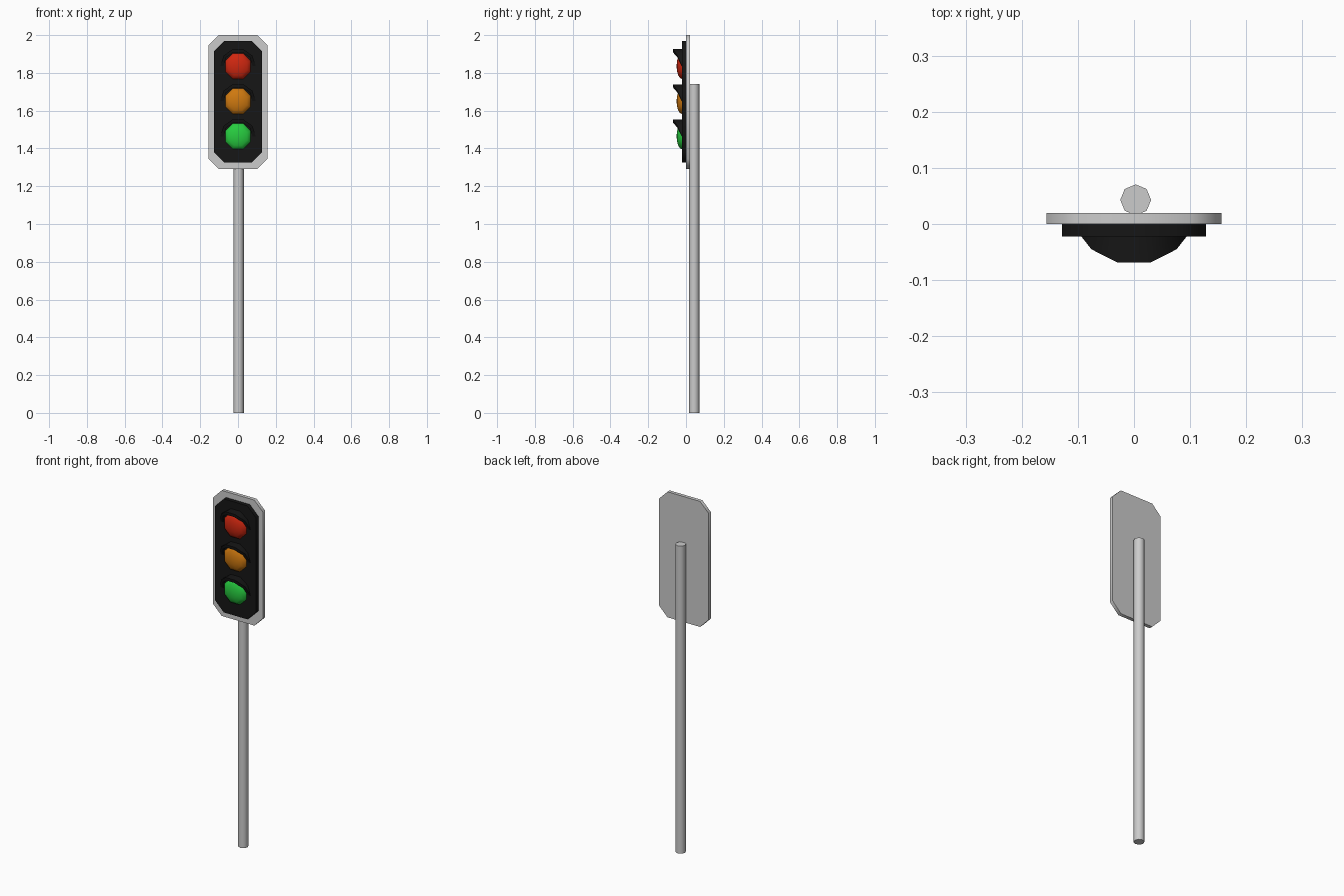
import bpy, bmesh
from math import sin, cos, pi, radians

if "Cube" in bpy.data.objects:
    bpy.data.objects.remove(bpy.data.objects["Cube"])

def material(name, rgb):
    m = bpy.data.materials.new(name)
    m.diffuse_color = (*rgb, 1)
    m.use_nodes = True
    m.node_tree.nodes["Principled BSDF"].inputs["Base Color"].default_value = m.diffuse_color
    return m

BLACK = material("black", (0.008, 0.008, 0.008))

def build(name, verts, faces, mat=None, angle=50):
    me = bpy.data.meshes.new(name)
    me.from_pydata(verts, [], faces)
    bm = bmesh.new()
    bm.from_mesh(me)
    bmesh.ops.recalc_face_normals(bm, faces=bm.faces)
    bm.to_mesh(me)
    bm.free()
    ob = bpy.data.objects.new(name, me)
    bpy.context.collection.objects.link(ob)
    if mat:
        me.materials.append(mat)
    bpy.ops.object.select_all(action='DESELECT')
    ob.select_set(True)
    bpy.context.view_layer.objects.active = ob
    bpy.ops.object.shade_smooth_by_angle(angle=radians(angle))
    return ob

def bridge(a, b, n):
    return [(a + i, a + (i + 1) % n, b + (i + 1) % n, b + i) for i in range(n)]

def chamfered_plate(name, w, z0, z1, c, y0, y1, mat=None):
    out = [(w, z0 + c), (w, z1 - c), (w - c, z1), (c - w, z1),
           (-w, z1 - c), (-w, z0 + c), (c - w, z0), (w - c, z0)]
    verts = [(x, y, z) for y in (y0, y1) for x, z in out]
    faces = bridge(0, 8, 8) + [tuple(range(8)), tuple(range(8, 16))]
    return build(name, verts, faces, mat)

# Grey backing board and black signal face
chamfered_plate("backing_board", 0.156, 1.29, 2.0, 0.054, 0.0, 0.02)
chamfered_plate("signal_face", 0.128, 1.326, 1.968, 0.054, -0.022, 0.0, BLACK)

# Octagonal pole
ring = [(0.003 + 0.0275 * cos(i * pi / 4), 0.043 + 0.0275 * sin(i * pi / 4)) for i in range(8)]
build("pole", [(x, y, z) for z in (0, 1.74) for x, y in ring],
      bridge(0, 8, 8) + [tuple(range(8)), tuple(range(8, 16))])

def lens(name, zc, mat):
    # Shallow octagonal dome bulging forward
    n, levels, verts, faces = 8, 4, [], []
    for k in range(levels):
        t = k / levels * pi / 2
        for i in range(n):
            a = (i + 0.5) * 2 * pi / n
            r = 0.0735 * cos(t)
            verts.append((r * cos(a), -0.021 - 0.029 * sin(t), zc + r * sin(a)))
    for k in range(levels - 1):
        faces += bridge(k * n, (k + 1) * n, n)
    verts.append((0, -0.05, zc))
    last = (levels - 1) * n
    faces += [(last + i, last + (i + 1) % n, len(verts) - 1) for i in range(n)]
    build(name, verts, faces, mat, 60)

def visor(name, zc):
    # Half-ring hood, deepest at the top and tapering into the face at its sides
    depth = [-0.022, -0.045, -0.069, -0.069, -0.045, -0.022]
    verts = []
    for i, d in enumerate(depth):
        a = i * pi / 5
        for r, y in ((0.094, -0.021), (0.094, d), (0.077, d), (0.077, -0.021)):
            verts.append((r * cos(a), y, zc + r * sin(a)))
    faces = [(0, 1, 2, 3), (20, 21, 22, 23)]
    for k in range(5):
        faces += bridge(k * 4, k * 4 + 4, 4)
    build(name, verts, faces, BLACK, 40)

# Three lamps, each with a visor
lamps = (("red", 1.836, (0.62, 0.02, 0.005)),
         ("amber", 1.65, (0.62, 0.19, 0.005)),
         ("green", 1.464, (0.02, 0.6, 0.05)))
for name, z, rgb in lamps:
    lens(name + "_lens", z, material(name, rgb))
    visor(name + "_visor", z)
